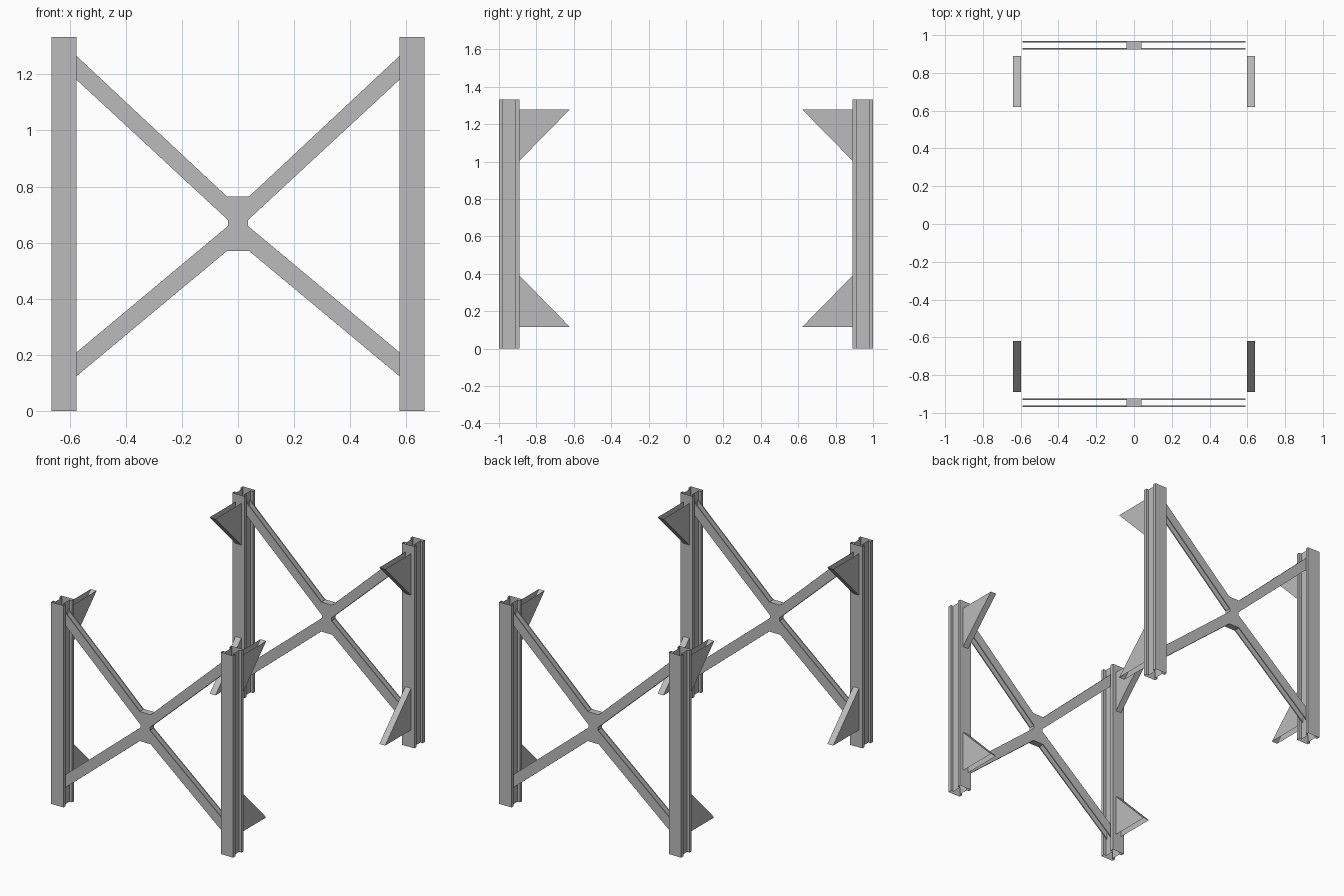
import bpy, bmesh
from mathutils import Vector

if "Cube" in bpy.data.objects:
    bpy.data.objects.remove(bpy.data.objects["Cube"])

steel = bpy.data.materials.new("grey_steel")
steel.diffuse_color = (0.5, 0.5, 0.5, 1)
steel.use_nodes = True
steel.node_tree.nodes["Principled BSDF"].inputs["Base Color"].default_value = steel.diffuse_color


def make(name, faces):
    """Build an object from polygons given as point lists."""
    bm = bmesh.new()
    for f in faces:
        bm.faces.new([bm.verts.new(Vector(p)) for p in f])
    bmesh.ops.remove_doubles(bm, verts=bm.verts, dist=0.0001)
    me = bpy.data.meshes.new(name)
    bm.to_mesh(me)
    bm.free()
    me.materials.append(steel)
    ob = bpy.data.objects.new(name, me)
    bpy.context.collection.objects.link(ob)
    return ob


def orient(faces, flip):
    return [f[::-1] for f in faces] if flip else faces


def post(name, sx, sy):
    # open-ended H-section column
    w, d, web, fl = 0.045, 0.055, 0.027, 0.022
    half = [(-w, -d), (w, -d), (w, -d + fl), (web, -d + fl), (web, d - fl), (w, d - fl)]
    prof = half + [(-x, -y) for x, y in half]
    # the second half continues the loop by half-turn symmetry
    loop = prof[:6] + [(w, d), (-w, d), (-w, d - fl), (-web, d - fl), (-web, -d + fl), (-w, -d + fl)]
    pts = [(sx * 0.62 + x, sy * 0.945 + y) for x, y in loop]
    faces = []
    for a, b in zip(pts, pts[1:] + pts[:1]):
        faces.append([(*a, 0), (*b, 0), (*b, 1.333), (*a, 1.333)])
    make(name, faces)


def bracket(name, sx, sy, upper):
    # hollow gusset: two triangular cheeks and a sloped strip
    flat, tall = (1.28, 1.005) if upper else (0.115, 0.39)
    tri = [(0.89, flat), (0.62, flat), (0.89, tall)]
    p = [[(sx * 0.62 + o, sy * y, z) for y, z in tri] for o in (-0.021, 0.021)]
    faces = [p[0], p[1][::-1], [p[0][2], p[0][1], p[1][1], p[1][2]]]
    make(name, orient(faces, (sy > 0) != upper))


def cross_brace(name, sy):
    # one quarter of the X outline, centre outwards
    end = 0.59
    top = [(0.04, 0.765), (end, 1.279), (end, 1.194), (0.035, 0.68)]
    low = [(0.035, 0.66), (end, 0.197), (end, 0.112), (0.04, 0.57)]
    right = top + low
    outline = right + [(-x, z) for x, z in right[::-1]]
    n = len(outline)
    faces = []
    # twin side plates
    for y0, y1 in ((0.925, 0.932), (0.962, 0.969)):
        ya, yb = sorted((sy * y0, sy * y1))
        faces.append([(x, ya, z) for x, z in outline][::-1])
        faces.append([(x, yb, z) for x, z in outline])
        for i in range(n):
            (ax, az), (bx, bz) = outline[i], outline[(i + 1) % n]
            faces.append([(ax, ya, az), (bx, ya, bz), (bx, yb, bz), (ax, yb, az)])
    # short walls closing the hub between the plates
    ya, yb = sorted((sy * 0.932, sy * 0.962))
    hub = [(top[3], low[0]), (low[3], (-0.04, 0.57)),
           ((-0.035, 0.66), (-0.035, 0.68)), ((-0.04, 0.765), top[0])]
    for (ax, az), (bx, bz) in hub:
        faces.append([(ax, ya, az), (bx, ya, bz), (bx, yb, bz), (ax, yb, az)])
    ob = make(name, faces)
    bm = bmesh.new()
    bm.from_mesh(ob.data)
    bmesh.ops.triangulate(bm, faces=[f for f in bm.faces if len(f.verts) > 4])
    bm.to_mesh(ob.data)
    bm.free()


for sy, fb in ((-1, "front"), (1, "back")):
    cross_brace(fb + "_cross_brace", sy)
    for sx, lr in ((-1, "left"), (1, "right")):
        post(f"{fb}_{lr}_post", sx, sy)
        for upper, ul in ((True, "upper"), (False, "lower")):
            bracket(f"{fb}_{lr}_{ul}_bracket", sx, sy, upper)
